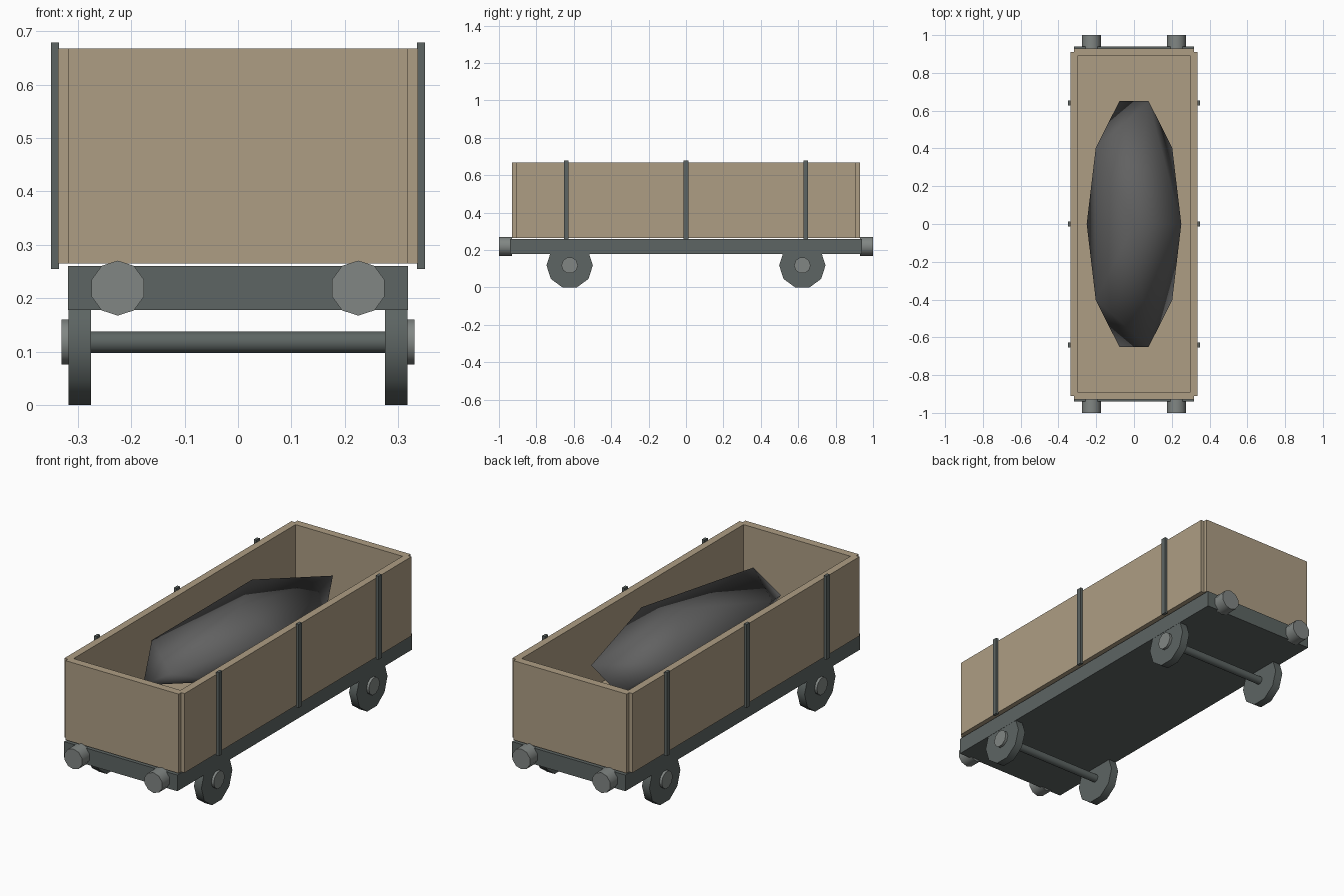
import bpy
from math import pi, radians

if "Cube" in bpy.data.objects:
    bpy.data.objects.remove(bpy.data.objects["Cube"])


def material(name, rgb):
    m = bpy.data.materials.new(name)
    m.diffuse_color = (*rgb, 1)
    m.use_nodes = True
    m.node_tree.nodes["Principled BSDF"].inputs["Base Color"].default_value = m.diffuse_color
    return m


WOOD = material("wood", (0.42, 0.34, 0.23))
IRON = material("dark_iron", (0.11, 0.13, 0.125))
STEEL = material("worn_steel", (0.22, 0.24, 0.23))
COAL = material("coal", (0.12, 0.12, 0.12))


def finish(name, mat):
    ob = bpy.context.object
    ob.name = name
    ob.data.materials.append(mat)
    return ob


def box(name, lo, hi, mat):
    bpy.ops.mesh.primitive_cube_add(size=1, location=[(a + b) / 2 for a, b in zip(lo, hi)])
    ob = finish(name, mat)
    ob.scale = [b - a for a, b in zip(lo, hi)]
    bpy.ops.object.transform_apply(location=False, rotation=False, scale=True)
    return ob


def cylinder(name, loc, radius, depth, axis, mat):
    # ten-sided, lying along x or y
    rot = (0, pi / 2, 0) if axis == "x" else (pi / 2, 0, 0)
    bpy.ops.mesh.primitive_cylinder_add(vertices=10, radius=radius, depth=depth,
                                        location=loc, rotation=rot)
    ob = finish(name, mat)
    bpy.ops.object.shade_smooth_by_angle(angle=radians(40))
    return ob


# Chassis and floor
box("chassis", (-0.318, -0.94, 0.178), (0.318, 0.94, 0.26), IRON)
box("floor", (-0.305, -0.9, 0.266), (0.305, 0.9, 0.302), WOOD)

for s, side in ((-1, "left"), (1, "right")):
    # Long side walls with their stakes
    x0, x1 = sorted((s * 0.30, s * 0.337))
    box(f"{side}_wall", (x0, -0.91, 0.265), (x1, 0.91, 0.667), WOOD)
    for i, y in enumerate((-0.64, 0, 0.64)):
        x0, x1 = sorted((s * 0.335, s * 0.35))
        box(f"{side}_stake_{i}", (x0, y - 0.013, 0.255), (x1, y + 0.013, 0.679), IRON)

for e, end in ((-1, "front"), (1, "back")):
    # End walls
    y0, y1 = sorted((e * 0.89, e * 0.93))
    box(f"{end}_wall", (-0.318, y0, 0.265), (0.318, y1, 0.667), WOOD)
    # Axle, wheels, hubs and buffers
    cylinder(f"{end}_axle", (0, e * 0.622, 0.118), 0.021, 0.57, "x", IRON)
    for s, side in ((-1, "left"), (1, "right")):
        cylinder(f"{end}_{side}_wheel", (s * 0.296, e * 0.622, 0.118), 0.124, 0.042, "x", IRON)
        cylinder(f"{end}_{side}_hub", (s * 0.317, e * 0.622, 0.118), 0.044, 0.026, "x", STEEL)
        cylinder(f"{end}_{side}_buffer", (s * 0.225, e * 0.965, 0.219), 0.0515, 0.07, "y", STEEL)

# Heaped load: flattened icosahedron, smooth shaded
bpy.ops.mesh.primitive_ico_sphere_add(subdivisions=1, radius=1, location=(0, 0, 0.55))
load = finish("load", COAL)
load.scale = (0.28, 0.765, 0.112)
bpy.ops.object.transform_apply(location=False, rotation=False, scale=True)
bpy.ops.object.shade_smooth()
